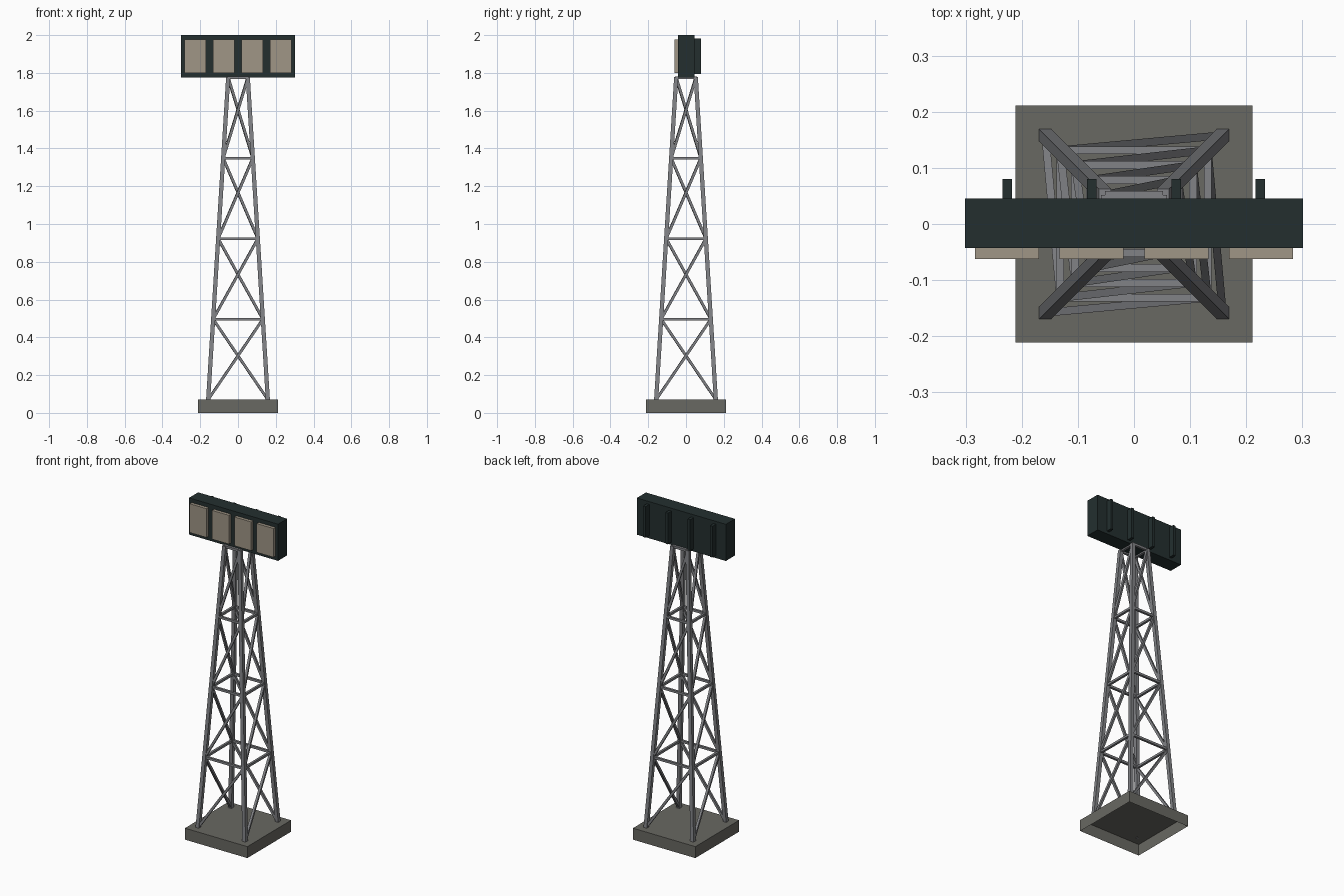
import bpy
import bmesh
from mathutils import Vector

if "Cube" in bpy.data.objects:
    bpy.data.objects.remove(bpy.data.objects["Cube"])


def material(name, rgb):
    m = bpy.data.materials.new(name)
    m.diffuse_color = (*rgb, 1)
    m.use_nodes = True
    m.node_tree.nodes["Principled BSDF"].inputs["Base Color"].default_value = m.diffuse_color
    return m


CONCRETE = material("concrete grey", (0.14, 0.138, 0.122))
STEEL = material("steel grey", (0.22, 0.225, 0.238))
HOUSING = material("dark green", (0.017, 0.028, 0.028))
LENS = material("warm lamp beige", (0.35, 0.305, 0.24))


def finish(name, bm, mat):
    bmesh.ops.recalc_face_normals(bm, faces=bm.faces)
    me = bpy.data.meshes.new(name)
    bm.to_mesh(me)
    bm.free()
    me.materials.append(mat)
    ob = bpy.data.objects.new(name, me)
    bpy.context.collection.objects.link(ob)
    return ob


def box(name, lo, hi, mat, open_bottom=False):
    bm = bmesh.new()
    bmesh.ops.create_cube(bm, size=1)
    lo, hi = Vector(lo), Vector(hi)
    for v in bm.verts:
        v.co = Vector([(a + b) / 2 + c * (b - a) for a, b, c in zip(lo, hi, v.co)])
    bm.normal_update()
    if open_bottom:
        down = [f for f in bm.faces if f.normal.z < -0.9]
        bmesh.ops.delete(bm, geom=down, context='FACES_ONLY')
    return finish(name, bm, mat)


def prism(name, a, b, side, up, mat):
    """Square bar from a to b, spanned by the two half-width vectors."""
    bm = bmesh.new()
    rings = [[bm.verts.new(p + side * i + up * j)
              for i, j in ((-1, -1), (1, -1), (1, 1), (-1, 1))] for p in (a, b)]
    bm.faces.new(rings[0])
    bm.faces.new(rings[1])
    for k in range(4):
        n = (k + 1) % 4
        bm.faces.new((rings[0][k], rings[0][n], rings[1][n], rings[1][k]))
    return finish(name, bm, mat)


def strut(name, a, b, half=0.007):
    d = (b - a).normalized()
    side = d.cross(Vector((0, 0, 1))).normalized()
    return prism(name, a, b, side * half, side.cross(d) * half, STEEL)


Z0, Z1 = 0.07, 1.775
CORNERS = [(-1, -1), (1, -1), (1, 1), (-1, 1)]


def corner(i, z):
    r = 0.158 + (0.052 - 0.158) * (z - Z0) / (Z1 - Z0)
    x, y = CORNERS[i % 4]
    return Vector((x * r, y * r, z))


# Hollow footing
box("footing", (-0.211, -0.211, 0), (0.211, 0.211, Z0), CONCRETE, open_bottom=True)

# Tapering legs
for i in range(4):
    prism(f"leg_{i}", corner(i, Z0), corner(i, Z1 + 0.004),
          Vector((0.011, 0, 0)), Vector((0, 0.011, 0)), STEEL)

# Lattice: one diagonal per bay and side, with a ring on top of each bay
step = (Z1 - Z0) / 4
for bay in range(4):
    za, zb = Z0 + bay * step, Z0 + (bay + 1) * step
    for i in range(4):
        strut(f"diagonal_{bay}_{i}", corner(i, za), corner(i + 1, zb))
        strut(f"ring_bar_{bay}_{i}", corner(i, zb), corner(i + 1, zb))

# Lamp head with front lamps and rear ribs
box("lamp_housing", (-0.301, -0.043, 1.776), (0.301, 0.045, 2.0), HOUSING)
for k in range(4):
    x = -0.2265 + 0.151 * k
    box(f"lamp_{k}", (x - 0.057, -0.062, 1.80), (x + 0.057, -0.040, 1.976), LENS)
    x = -0.2255 + 0.1503 * k
    box(f"rear_rib_{k}", (x - 0.0085, 0.040, 1.793), (x + 0.0085, 0.080, 1.983), HOUSING)
